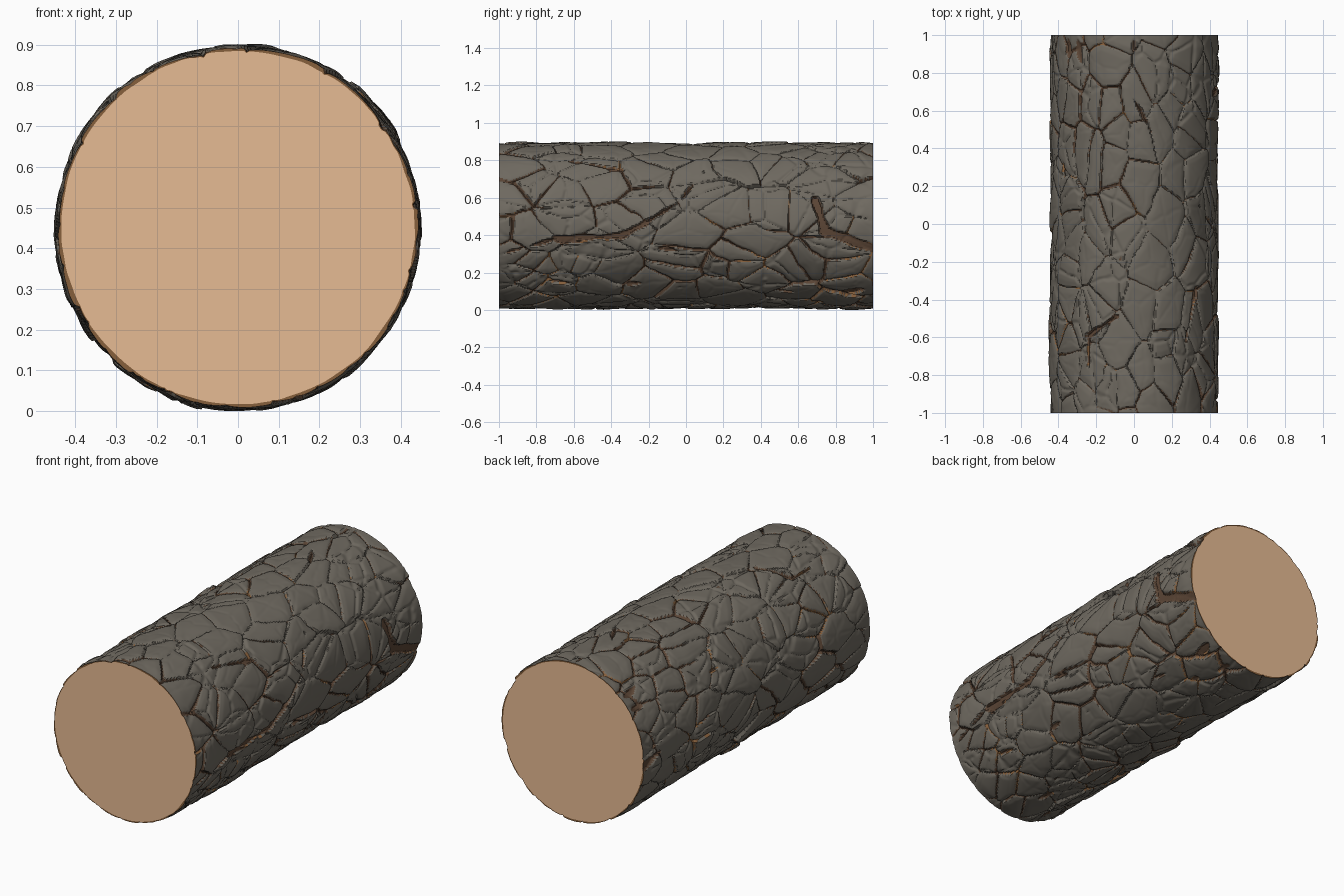
import bpy, bmesh, math, random
from mathutils import Vector, noise, kdtree

if "Cube" in bpy.data.objects:
    bpy.data.objects.remove(bpy.data.objects["Cube"])

random.seed(11)
R, CZ = 0.440, 0.457            # mean radius and axis height
NA, NY = 380, 350               # steps around and along the log
CIRC = 2 * math.pi * R
STRETCH = 0.66                  # plates are longer along the log


def material(name, rgb):
    m = bpy.data.materials.new(name)
    m.diffuse_color = (*rgb, 1)
    m.use_nodes = True
    m.node_tree.nodes["Principled BSDF"].inputs["Base Color"].default_value = m.diffuse_color
    return m


MATS = [material("grey bark", (0.158, 0.142, 0.117)),
        material("inner bark", (0.105, 0.060, 0.036)),
        material("orange bark edge", (0.24, 0.115, 0.045)),
        material("cut wood", (0.79, 0.495, 0.292))]


def smooth(a, b, x):
    t = min(1, max(0, (x - a) / (b - a)))
    return t * t * (3 - 2 * t)


# Scatter bark plate centres of mixed size, denser on the underside
seeds = []
for _ in range(4000):
    p = Vector((random.uniform(0, CIRC), random.uniform(-1.1, 1.1) * STRETCH, 0))
    low = math.sin(p.x / R)
    gap = random.choice((0.07, 0.11, 0.15)) - 0.018 * (low < -0.3)
    if all(math.hypot((p.x - q.x + CIRC / 2) % CIRC - CIRC / 2, p.y - q.y) > gap
           for q in seeds):
        seeds.append(p)
    if len(seeds) >= 210:
        break
# height, two tilts and whether the plate is cracked again inside
plates = [(random.uniform(-0.003, 0.007), random.uniform(-0.09, 0.09),
           random.uniform(-0.045, 0.045), random.random() < 0.45) for _ in seeds]
tree = kdtree.KDTree(len(seeds) * 3)
for i, s in enumerate(seeds):
    for k in (-1, 0, 1):
        tree.insert(s + Vector((k * CIRC, 0, 0)), i)
tree.balance()


def side_pt(y, z):              # point on the +x side
    return Vector((math.asin((z - CZ) / R) * R, y))


def top_pt(x, y):               # point on the top
    return Vector((math.acos(x / R) * R, y))


# Wide splits where the bark has come away: start, end, half width
SPLITS = [(side_pt(-1.0, .30), side_pt(-.72, .38), .006),
          (side_pt(-.70, .39), side_pt(-.35, .40), .016),
          (side_pt(-.35, .40), side_pt(-.22, .47), .018),
          (side_pt(-.22, .47), side_pt(-.04, .58), .008),
          (side_pt(-.04, .58), side_pt(.10, .74), .005),
          (side_pt(.69, .59), side_pt(.74, .44), .022),
          (side_pt(.74, .43), side_pt(1.0, .33), .024),
          (side_pt(-.62, .80), side_pt(-.34, .75), .009),
          (top_pt(-.24, -.59), top_pt(-.09, -.49), .012),
          (top_pt(-.24, -.59), top_pt(-.24, -.78), .005),
          (top_pt(.10, .48), top_pt(.0, .66), .004)]


def split_distance(u, y):
    best = 1
    p = Vector((u if u < CIRC * .75 else u - CIRC, y))
    for a, b, w in SPLITS:
        d = b - a
        t = min(1, max(0, (p - a).dot(d) / d.dot(d)))
        best = min(best, (p - a - d * t).length - w)
    return best


def sample(th, y):
    """Radius and distance to the nearest crack at a point on the bark."""
    u = th * R
    ring = Vector((math.cos(th) * R, math.sin(th) * R, y))
    wob = noise.noise(ring * 6) * 0.018 + noise.noise(ring * 20) * 0.006
    p = Vector((u + wob, y * STRETCH + wob * 0.6, 0))
    near = tree.find_n(p, 4)
    c, idx, d1 = near[0]
    e = min((d * d - d1 * d1) / (2 * (q - c).length) for q, _, d in near[1:])
    h, tu, ty, cracked = plates[idx]
    # crack width varies over the log
    w = 0.0020 + 0.008 * max(0, noise.noise(ring * 2.5 + Vector((9, 0, 0))) + .10)
    s = split_distance(u, y) + noise.noise(ring * 14) * 0.012
    flake = noise.noise(Vector((ring.x * 17, ring.y * 17, y * 5)))
    flake += 0.5 * noise.noise(ring * 2.2 + Vector((0, 5, 3)))
    edge = min(e - w, s, (0.69 - flake) * 0.06)
    # radiating creases inside a plate
    ray = (near[2][2] - near[1][2]) / 2
    crease = (1 - smooth(0, 0.010, ray)) * smooth(0.0, 0.02, d1)
    r = R + 0.006 * noise.noise(ring * 1.6) + 0.003 * noise.noise(ring * 9)
    r += h + tu * (p.x - c.x) + ty * (p.y - c.y) + 0.003
    r -= 0.004 * (1 - smooth(0, 0.025, e - w))          # plate rims roll inward
    r -= crease * (0.007 if cracked else 0.0015)
    floor = min(r, R - 0.001) - 0.010
    r += (floor - r) * (1 - smooth(-0.005, 0.0025, edge))
    end = smooth(0.93, 1.0, abs(y))
    r += end * (R - 0.002 - r) * 0.5                    # calmer at the saw cuts
    return min(r, 0.460), edge


# Bark: a fine tube shaped by the plate pattern
bm = bmesh.new()
rows, edges, radii = [], [], []
for j in range(NY + 1):
    y = -1 + 2 * j / NY
    ring = [sample(2 * math.pi * i / NA, y) for i in range(NA)]
    radii.append([r for r, _ in ring])
    edges.append([e for _, e in ring])
    rows.append([bm.verts.new((r * math.cos(2 * math.pi * i / NA), y,
                               CZ + r * math.sin(2 * math.pi * i / NA)))
                 for i, (r, _) in enumerate(ring)])
for j in range(NY):
    for i in range(NA):
        k = (i + 1) % NA
        f = bm.faces.new((rows[j][i], rows[j + 1][i], rows[j + 1][k], rows[j][k]))
        edge = (edges[j][i] + edges[j + 1][i] + edges[j + 1][k] + edges[j][k]) / 4
        warm = noise.noise(rows[j][i].co * 4) > 0.22
        f.material_index = 0 if edge > 0 else 2 if edge > -0.0025 and warm else 1
        f.smooth = True

# Saw-cut ends: thin orange bark rim around pale wood
for j, y in ((0, -1), (NY, 1)):
    inner = []
    for i in range(NA):
        th = 2 * math.pi * i / NA
        wave = 0.003 * noise.noise((8 * math.cos(th), 8 * math.sin(th), y))
        r = min(radii[j][i] - 0.003, R - 0.006 + wave)
        inner.append(bm.verts.new((r * math.cos(th), y, CZ + r * math.sin(th))))
    mid = bm.verts.new((0, y, CZ))
    for i in range(NA):
        k = (i + 1) % NA
        rim = [rows[j][i], rows[j][k], inner[k], inner[i]]
        wood = [inner[i], inner[k], mid]
        for loop, m in ((rim, 2), (wood, 3)):
            f = bm.faces.new(loop if y < 0 else loop[::-1])
            f.material_index = m

# Rest the log on the ground
low = min(v.co.z for v in bm.verts)
bmesh.ops.translate(bm, verts=bm.verts, vec=(0, 0, -low))
mesh = bpy.data.meshes.new("log")
bm.to_mesh(mesh)
bm.free()
for m in MATS:
    mesh.materials.append(m)
log = bpy.data.objects.new("log", mesh)
bpy.context.collection.objects.link(log)
bpy.context.view_layer.objects.active = log
log.select_set(True)
bpy.ops.object.shade_smooth_by_angle(angle=math.radians(35))
